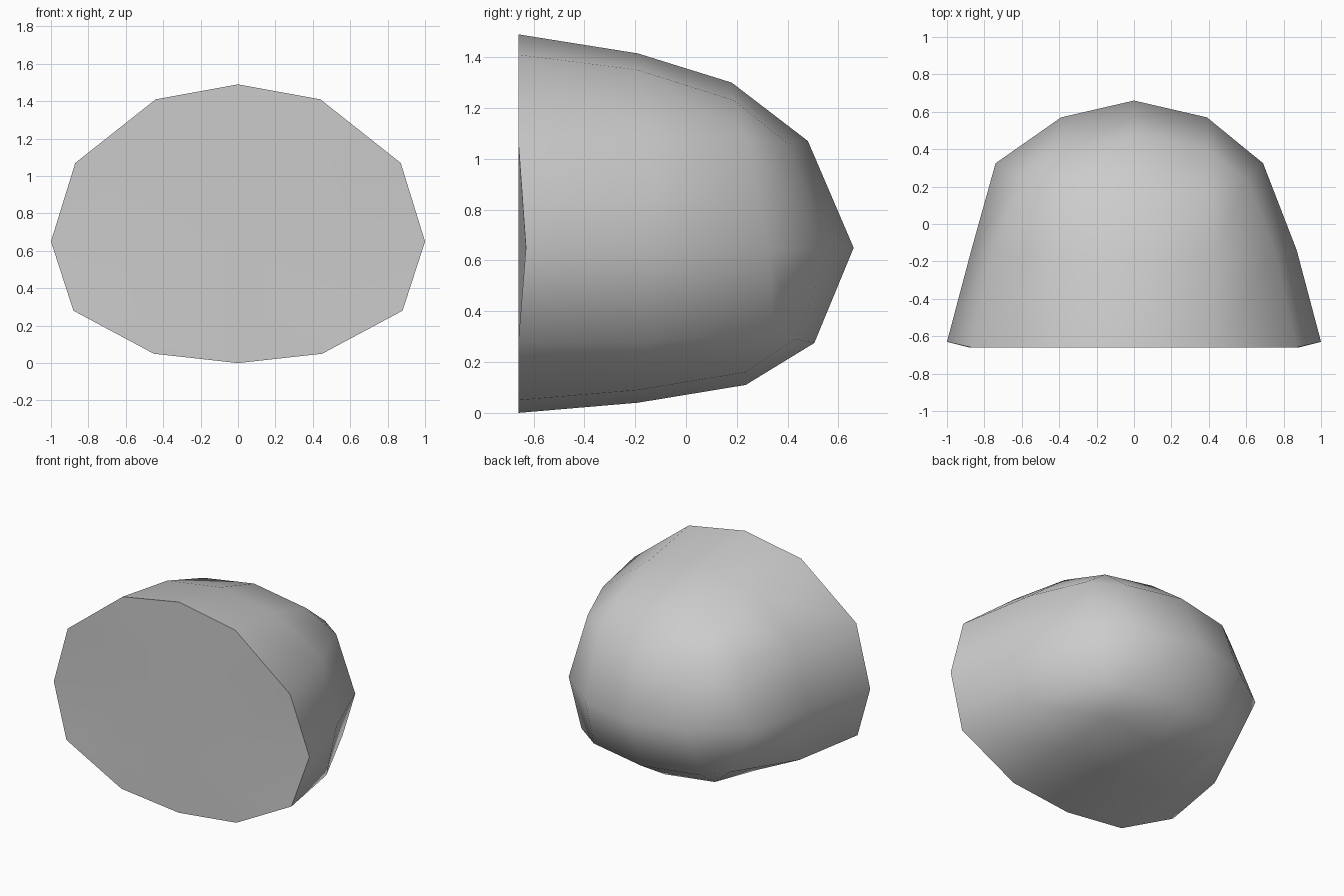
import bpy
import bmesh

# Remove the default object
default = bpy.data.objects.get("Cube")
if default:
    bpy.data.objects.remove(default, do_unlink=True)


def make_material(name, colour):
    mat = bpy.data.materials.new(name)
    mat.use_nodes = True
    mat.diffuse_color = colour
    shader = next(n for n in mat.node_tree.nodes if n.type == "BSDF_PRINCIPLED")
    shader.inputs["Base Color"].default_value = colour
    return mat


def mirrored_ring(bm, half):
    """Closed loop of vertices from a half outline that runs top to bottom."""
    other_side = [(-x, y, z) for x, y, z in reversed(half[1:-1])]
    return [bm.verts.new(point) for point in half + other_side]


def bridge(bm, ring_a, ring_b):
    """Quad band between two loops with equal vertex counts."""
    count = len(ring_a)
    for i in range(count):
        j = (i + 1) % count
        bm.faces.new((ring_a[i], ring_a[j], ring_b[j], ring_b[i]))


def close_with_patch(bm, ring, half, centre):
    """Close a twelve-sided loop with a small grid and triangular corners."""
    inner = mirrored_ring(bm, half)
    middle = bm.verts.new(centre)
    partner = []
    for k, vert in enumerate(inner):
        partner += [vert] * (1 + k % 2)
    for i in range(len(ring)):
        j = (i + 1) % len(ring)
        corners = [ring[i], ring[j], partner[j], partner[i]]
        bm.faces.new(list(dict.fromkeys(corners)))
    for k in range(0, len(inner), 2):
        far = inner[(k + 2) % len(inner)]
        bm.faces.new((middle, inner[k], inner[k + 1], far))


bm = bmesh.new()

# Half outlines of the front rim, the body and the rear shoulder
front_half = [(0, -.66, 1.49), (.44, -.66, 1.41), (.87, -.66, 1.07), (1, -.63, .65),
              (.88, -.66, .28), (.45, -.66, .05), (0, -.66, 0)]
body_half = [(0, -.19, 1.415), (.42, -.19, 1.35), (.75, -.14, 1.09), (.87, -.14, .65),
             (.79, -.14, .28), (.42, -.19, .09), (0, -.19, .04)]
shoulder_half = [(0, .18, 1.3), (.4, .19, 1.23), (.6, .24, 1.08), (.69, .325, .65),
                 (.58, .34, .32), (.39, .235, .16), (0, .235, .11)]

front_rim = mirrored_ring(bm, front_half)
body = mirrored_ring(bm, body_half)
shoulder = mirrored_ring(bm, shoulder_half)
shoulder[9].co.x -= .05  # the shoulder bulges slightly on one side

bridge(bm, front_rim, body)
bridge(bm, body, shoulder)

# Rounded rear cap
close_with_patch(bm, shoulder,
                 [(0, .48, 1.07), (.4, .4, 1.06), (.39, .57, .65), (.42, .43, .29), (0, .505, .275)],
                 (0, .66, .65))

# Flat front face
close_with_patch(bm, front_rim,
                 [(0, -.66, 1.07), (.44, -.66, 1.07), (.44, -.66, .65), (.44, -.66, .28), (0, -.66, .28)],
                 (0, -.66, .65))

# Smooth shell with one hard edge around the front face
bmesh.ops.recalc_face_normals(bm, faces=bm.faces)
rim = set(front_rim)
for face in bm.faces:
    face.smooth = True
for edge in bm.edges:
    if set(edge.verts) <= rim:
        edge.smooth = False

mesh = bpy.data.meshes.new("rounded_shell")
bm.to_mesh(mesh)
bm.free()
mesh.materials.append(make_material("light grey", (.6, .6, .6, 1)))
shell = bpy.data.objects.new("rounded_shell", mesh)
bpy.context.collection.objects.link(shell)
